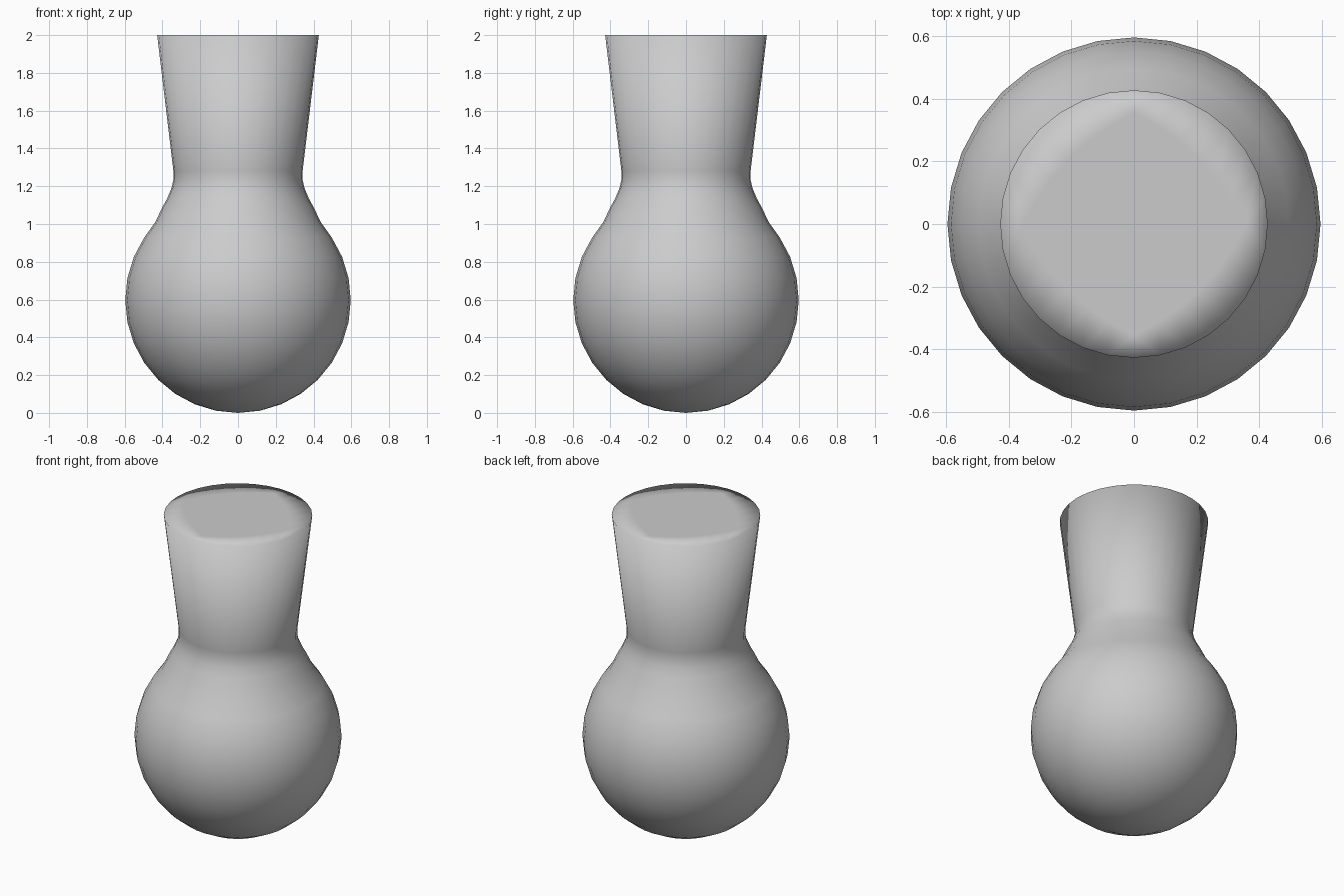
import bpy, bmesh
from math import sin, cos, pi

if "Cube" in bpy.data.objects:
    bpy.data.objects.remove(bpy.data.objects["Cube"])

SEG = 32
R, CZ = 0.597, 0.597          # ball radius and centre height

# Profile (radius, z): ball rings, then the shoulder, narrow neck and flared top
profile = [(R * sin(pi * i / 16), CZ - R * cos(pi * i / 16)) for i in range(1, 12)]
profile += [(0.438, 1.01), (0.40, 1.09), (0.375, 1.135), (0.352, 1.19),
            (0.342, 1.235), (0.342, 1.28), (0.428, 2.0)]

bm = bmesh.new()
rings = [[bm.verts.new((r * cos(2 * pi * k / SEG), r * sin(2 * pi * k / SEG), z))
          for k in range(SEG)] for r, z in profile]

# Ball bottom
pole = bm.verts.new((0, 0, 0))
for k in range(SEG):
    bm.faces.new((pole, rings[0][(k + 1) % SEG], rings[0][k]))

# Side walls
for a, b in zip(rings, rings[1:]):
    for k in range(SEG):
        n = (k + 1) % SEG
        bm.faces.new((a[k], a[n], b[n], b[k]))

# Flat top, filled with a grid spanning two opposite quarters of the rim
rim = rings[-1]
rails = [bm.edges.get((rim[k], rim[(k + 1) % SEG]))
         for k in list(range(0, 8)) + list(range(16, 24))]
bmesh.ops.grid_fill(bm, edges=rails, use_interp_simple=True)
if any(e.is_boundary for e in bm.edges):
    bm.faces.new(rim)

bmesh.ops.recalc_face_normals(bm, faces=bm.faces)
for f in bm.faces:
    f.smooth = True

mesh = bpy.data.meshes.new("ball_vase")
bm.to_mesh(mesh)
bm.free()
vase = bpy.data.objects.new("ball_vase", mesh)
bpy.context.collection.objects.link(vase)
